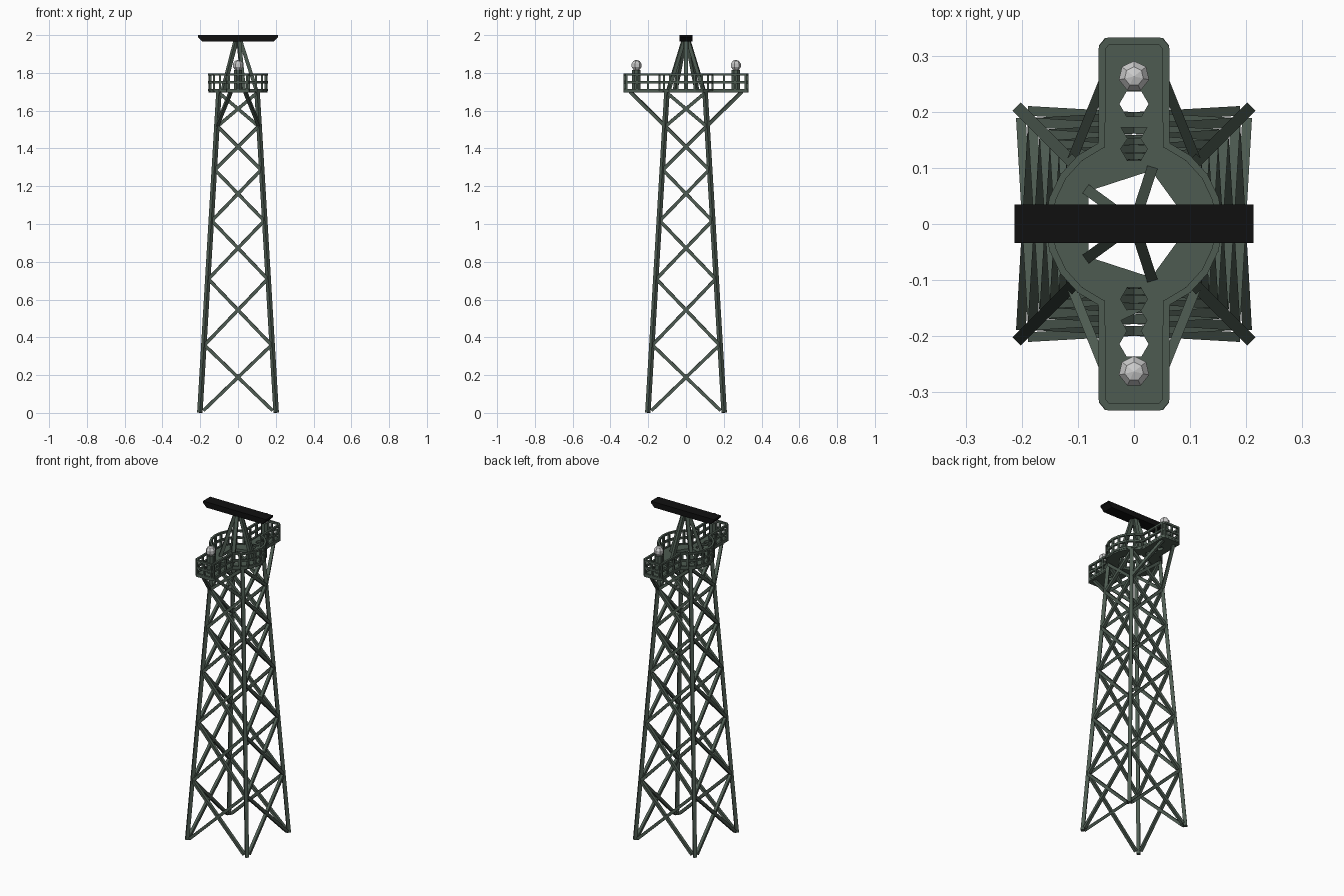
import bpy, bmesh
from math import sin, cos, pi
from mathutils import Vector, Matrix

if "Cube" in bpy.data.objects:
    bpy.data.objects.remove(bpy.data.objects["Cube"])


def material(name, c):
    m = bpy.data.materials.new(name)
    m.diffuse_color = (*c, 1)
    m.use_nodes = True
    m.node_tree.nodes["Principled BSDF"].inputs["Base Color"].default_value = m.diffuse_color
    return m


GREEN = material("dark_green", (0.075, 0.105, 0.083))
BLACK = material("black", (0.005, 0.005, 0.005))


def finish(bm, name, mat=None):
    bmesh.ops.recalc_face_normals(bm, faces=bm.faces)
    me = bpy.data.meshes.new(name)
    bm.to_mesh(me)
    bm.free()
    if mat:
        me.materials.append(mat)
    ob = bpy.data.objects.new(name, me)
    bpy.context.collection.objects.link(ob)
    return ob


def beam(bm, a, b, r, sides=4):
    a, b = Vector(a), Vector(b)
    d = b - a
    mtx = Matrix.Translation((a + b) / 2) @ d.to_track_quat('Z', 'Y').to_matrix().to_4x4()
    mtx = mtx @ Matrix.Rotation(pi / sides, 4, 'Z')
    bmesh.ops.create_cone(bm, cap_ends=True, segments=sides, radius1=r,
                          radius2=r, depth=d.length, matrix=mtx)


def half(z):
    return 0.202 - 0.101 * z / 1.7


def ring(n, r, cx=0, cy=0):
    return [(cx + r * cos(2 * pi * i / n), cy + r * sin(2 * pi * i / n)) for i in range(n)]


# Four tapering legs
bm = bmesh.new()
for sx in (-1, 1):
    for sy in (-1, 1):
        beam(bm, (sx * half(0), sy * half(0), 0.001),
             (sx * half(1.7), sy * half(1.7), 1.7), 0.0145)
finish(bm, "tower_legs", GREEN)

# Crossed bracing, six tiers on four faces
bm = bmesh.new()
levels = [0.012, 0.362, 0.712, 1.02, 1.29, 1.52, 1.695]
for i, (z0, z1) in enumerate(zip(levels, levels[1:])):
    h0, h1 = half(z0), half(z1)
    inset = 0.018 if i == 0 else 0.006
    for k in range(4):
        rot = Matrix.Rotation(k * pi / 2, 3, 'Z')
        for s in (-1, 1):
            beam(bm, rot @ Vector((s * (h0 - inset), -h0, z0)),
                 rot @ Vector((-s * h1, -h1, z1)), 0.0122)
finish(bm, "cross_braces", GREEN)

# Struts holding up the two deck arms
bm = bmesh.new()
for sx in (-1, 1):
    for sy in (-1, 1):
        beam(bm, (sx * half(1.52), sy * half(1.52), 1.52), (sx * 0.038, sy * 0.295, 1.7), 0.0122)
finish(bm, "arm_struts", GREEN)


# Outline of round deck with two arms
def outline(r, w, end):
    a0 = pi / 2 - w / r * 1.04
    right = [(r * cos(a), r * sin(a)) for a in [-a0 + 2 * a0 * i / 8 for i in range(9)]]
    arm = [(w, 0.2), (w, 0.26), (w, end - 0.012), (w - 0.01, end)]
    top = arm + [(0, end)] + [(-x, y) for x, y in reversed(arm)]
    left = [(-x, -y) for x, y in right]
    return right + top + left + [(-x, -y) for x, y in top]


# Deck plate with pentagon opening and arm holes
cu = bpy.data.curves.new("deck", 'CURVE')
cu.dimensions = '2D'
cu.fill_mode = 'BOTH'
cu.extrude = 0.008
loops = [outline(0.155, 0.062, 0.331), ring(5, 0.1)]
for s in (-1, 1):
    loops += [ring(6, r, 0, s * y) for y, r in ((0.214, 0.026), (0.172, 0.023), (0.134, 0.024))]
for pts in loops:
    sp = cu.splines.new('POLY')
    sp.points.add(len(pts) - 1)
    for p, (x, y) in zip(sp.points, pts):
        p.co = (x, y, 0, 1)
    sp.use_cyclic_u = True
deck = bpy.data.objects.new("deck", cu)
bpy.context.collection.objects.link(deck)
deck.location.z = 1.703
cu.materials.append(GREEN)
bpy.context.view_layer.objects.active = deck
deck.select_set(True)
bpy.ops.object.convert(target='MESH')

# Railing: posts and three rails
bm = bmesh.new()
path = outline(0.152, 0.057, 0.326)
for i, (x, y) in enumerate(path):
    nx, ny = path[(i + 1) % len(path)]
    beam(bm, (x, y, 1.7), (x, y, 1.797), 0.0075)
    for z in (1.71, 1.75, 1.792):
        beam(bm, (x, y, z), (nx, ny, z), 0.0085)
finish(bm, "railing", GREEN)

# Five-legged mast and hub
bm = bmesh.new()
for (x, y), (tx, ty) in zip(ring(5, 0.1), ring(5, 0.012)):
    beam(bm, (x, y, 1.7), (tx, ty, 1.975), 0.0135)
beam(bm, (0, 0, 1.93), (0, 0, 1.975), 0.02, 8)
finish(bm, "mast", GREEN)

# Radar bar with slanted ends
bm = bmesh.new()
prof = [(-0.19, 1.966), (0.19, 1.966), (0.213, 1.99), (0.213, 2.0), (-0.213, 2.0), (-0.213, 1.99)]
face = bm.faces.new([bm.verts.new((x, -0.034, z)) for x, z in prof])
ext = bmesh.ops.extrude_face_region(bm, geom=[face])
bmesh.ops.translate(bm, vec=(0, 0.069, 0),
                    verts=[v for v in ext['geom'] if isinstance(v, bmesh.types.BMVert)])
bm.faces.new(list(reversed(bm.verts[:6]))) if not face.is_valid else None
finish(bm, "radar_bar", BLACK)

# Lamps on pedestals at arm ends
for s, side in ((-1, "front"), (1, "back")):
    bm = bmesh.new()
    beam(bm, (0, s * 0.263, 1.705), (0, s * 0.263, 1.815), 0.024, 8)
    finish(bm, side + "_lamp_pedestal", GREEN)
    bm = bmesh.new()
    bmesh.ops.create_uvsphere(bm, u_segments=7, v_segments=5, radius=0.029,
                              matrix=Matrix.Translation((0, s * 0.263, 1.84)))
    finish(bm, side + "_lamp")
